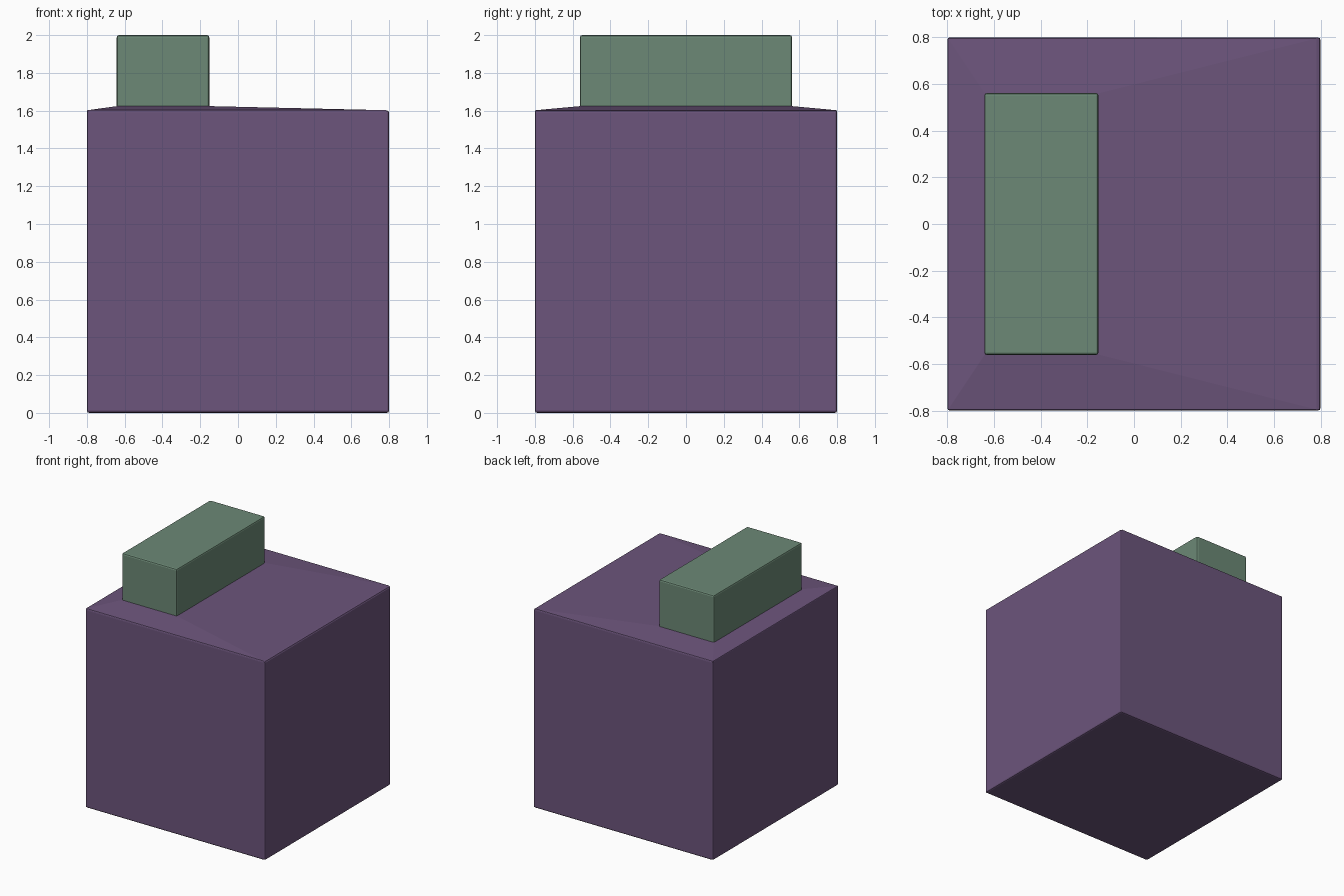
import bpy
import bmesh
from math import radians

if "Cube" in bpy.data.objects:
    bpy.data.objects.remove(bpy.data.objects["Cube"])


def material(name, color):
    mat = bpy.data.materials.new(name)
    mat.diffuse_color = color
    mat.use_nodes = True
    mat.node_tree.nodes["Principled BSDF"].inputs["Base Color"].default_value = mat.diffuse_color
    return mat


def loft(name, sections, mat):
    """Stack rectangles (x0, x1, y0, y1, z) into a closed solid with softened edges."""
    bm = bmesh.new()
    rings = [[bm.verts.new((x, y, z)) for x, y in ((x0, y0), (x1, y0), (x1, y1), (x0, y1))]
             for x0, x1, y0, y1, z in sections]
    bm.faces.new(rings[0][::-1])
    bm.faces.new(rings[-1])
    for low, high in zip(rings, rings[1:]):
        for i in range(4):
            j = (i + 1) % 4
            bm.faces.new((low[i], low[j], high[j], high[i]))
    mesh = bpy.data.meshes.new(name)
    bm.to_mesh(mesh)
    bm.free()
    mesh.materials.append(mat)
    obj = bpy.data.objects.new(name, mesh)
    bpy.context.collection.objects.link(obj)
    bevel = obj.modifiers.new("soft_edges", 'BEVEL')
    bevel.width = 0.012
    bevel.segments = 2
    bevel.limit_method = 'ANGLE'
    bevel.angle_limit = radians(30)
    return obj


purple = material("purple", (0.15, 0.09, 0.20, 1))
green = material("green", (0.15, 0.25, 0.18, 1))

# Cube body whose top rises gently to the foot of the block
loft("body", [(-0.8, 0.8, -0.8, 0.8, 0.0),
              (-0.8, 0.8, -0.8, 0.8, 1.602),
              (-0.64, -0.152, -0.56, 0.56, 1.624)], purple)

# Off-centre block on top, sunk slightly into the body
loft("top_block", [(-0.642, -0.152, -0.562, 0.562, 1.59),
                   (-0.642, -0.152, -0.562, 0.562, 2.0)], green)
